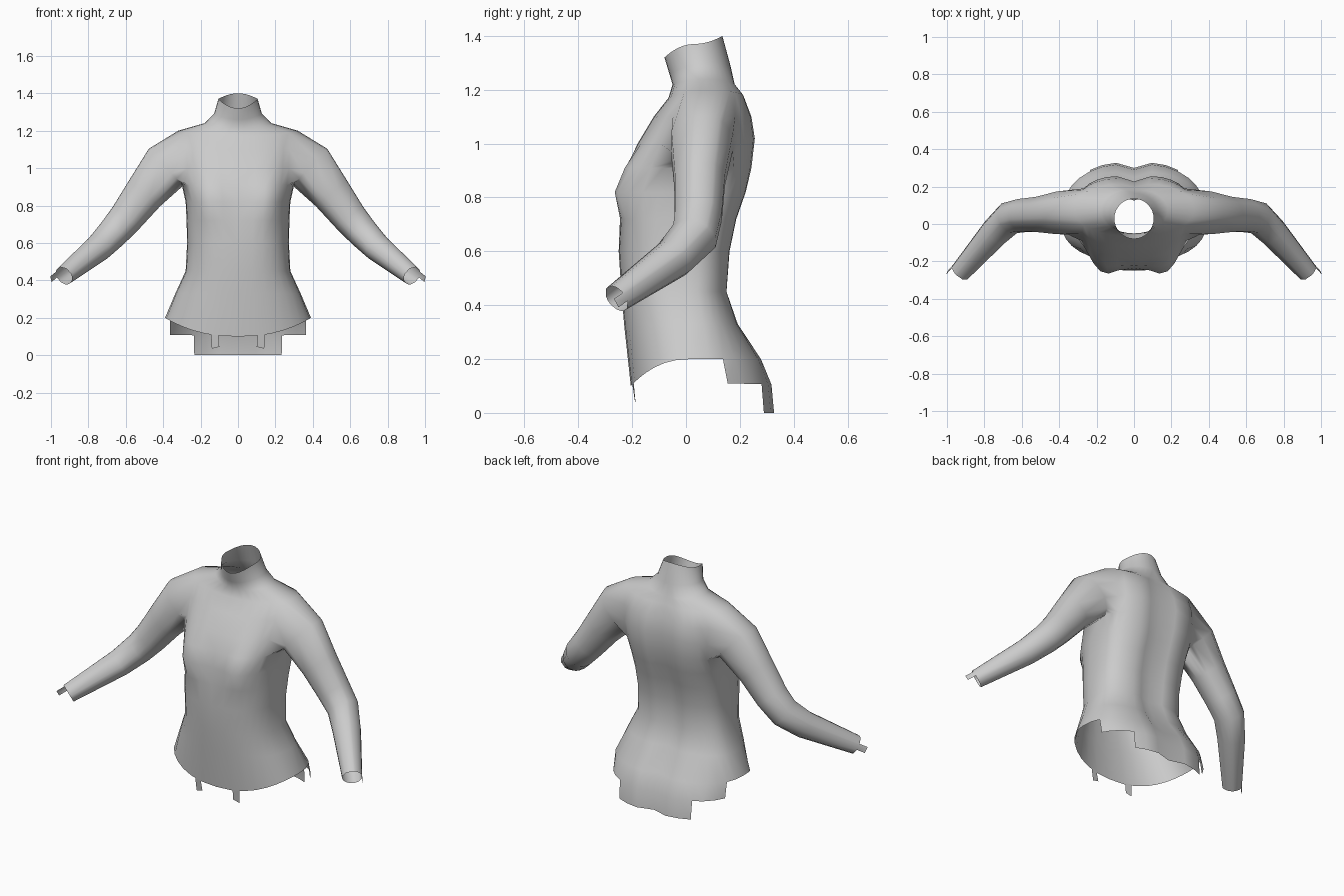
import bpy, bmesh, math
from mathutils import Vector

if "Cube" in bpy.data.objects:
    bpy.data.objects.remove(bpy.data.objects["Cube"])

cloth = bpy.data.materials.new("light_grey_cloth")
cloth.diffuse_color = (0.6, 0.6, 0.6, 1)
cloth.use_nodes = True
cloth.node_tree.nodes["Principled BSDF"].inputs["Base Color"].default_value = cloth.diffuse_color

COLS = 16                  # faces from centre front to centre back
HOLE = (5, 11, 8, 11)      # armhole: first/last column, first/last row
# half width, front y, front z, side y, side z, back y, back z, roundness
RINGS = [
    (.385, -.20, .00, .02, .00, .335, .00, .85),
    (.39, -.20, .11, .02, .11, .325, .105, .85),
    (.39, -.205, .10, .02, .20, .285, .20, .85),
    (.335, -.23, .33, .02, .33, .20, .33, .85),
    (.28, -.24, .45, .0, .45, .16, .45, .8),
    (.272, -.25, .60, .0, .60, .17, .60, .75),
    (.275, -.245, .72, .02, .72, .195, .72, .75),
    (.28, -.235, .82, .04, .82, .23, .82, .75),
    (.30, -.22, .91, .05, .91, .25, .91, .75),
    (.31, -.18, 1.0, .06, 1.0, .262, 1.02, .75),
    (.32, -.12, 1.1, .07, 1.1, .25, 1.1, .8),
    (.32, -.065, 1.17, .08, 1.20, .22, 1.18, .9),
    (.18, -.05, 1.22, .07, 1.24, .19, 1.22, 1),
    (.128, -.062, 1.26, .055, 1.29, .165, 1.29, 1),
    (.105, -.08, 1.32, .03, 1.37, .135, 1.40, 1),
]


def ring_point(ring, t):
    w, yf, zf, ys, zs, yb, zb, p = ring
    c, s = math.cos(t), max(math.sin(t), 0)
    if s < 1e-6:
        s = 0
    ye, ze = (yf, zf) if c > 0 else (yb, zb)
    x = w * s ** p
    y = ys + (ye - ys) * abs(c) ** p
    z = zs + (ze - zs) * c * c
    if c > 0:      # bust
        y -= .055 * math.exp(-((x - .17) / .08) ** 2 - ((z - .83) / .09) ** 2)
    else:          # spine groove
        y -= .035 * math.exp(-(x / .06) ** 2) * min(1, max(0, (1.25 - z) / .1))
    return Vector((x, y, z))


def finish(bm, name, mirror_merge):
    bmesh.ops.delete(bm, geom=[v for v in bm.verts if not v.link_faces], context='VERTS')
    bmesh.ops.recalc_face_normals(bm, faces=bm.faces)
    mesh = bpy.data.meshes.new(name)
    bm.to_mesh(mesh)
    bm.free()
    mesh.materials.append(cloth)
    mesh.polygons.foreach_set("use_smooth", [True] * len(mesh.polygons))
    ob = bpy.data.objects.new(name, mesh)
    bpy.context.collection.objects.link(ob)
    m = ob.modifiers.new("mirror", 'MIRROR')
    m.use_mirror_merge = mirror_merge
    m.merge_threshold = .001


# torso, neck and stepped back hem
bm = bmesh.new()
grid = [[bm.verts.new(ring_point(r, math.pi * j / COLS)) for j in range(COLS + 1)]
        for r in RINGS]
c0, c1, r0, r1 = HOLE
for i in range(len(RINGS) - 1):
    for j in range(COLS):
        if (i == 0 and j < 13) or (i == 1 and j < 10):
            continue
        if r0 <= i < r1 and c0 <= j < c1:
            continue
        bm.faces.new((grid[i][j], grid[i][j + 1], grid[i + 1][j + 1], grid[i + 1][j]))

# sleeve, continued from the armhole edge
loop = [grid[r0][j] for j in range(c0, c1)] + [grid[i][c1] for i in range(r0, r1)]
loop += [grid[r1][j] for j in range(c1, c0, -1)] + [grid[i][c0] for i in range(r1, r0, -1)]
mid = Vector((.3, .05, 1.055))
angles = [math.atan2((v.co.z - mid.z) / .145, (v.co.y - mid.y) / .14) for v in loop]
# centre, direction, radius along y, radius across
SLEEVE = [
    ((.385, .058, 1.005), (.70, 0, -.65), .122, .135),
    ((.50, .05, .865), (.64, 0, -.76), .10, .108),
    ((.598, .045, .735), (.62, -.05, -.76), .093, .092),
    ((.668, .03, .655), (.66, -.35, -.62), .09, .084),
    ((.745, -.045, .575), (.60, -.62, -.50), .08, .074),
    ((.93, -.258, .425), (.58, -.66, -.47), .056, .052),
]
for centre, d, ru, rv in SLEEVE:
    d = Vector(d).normalized()
    u = (Vector((0, 1, 0)) - d * d.y).normalized()
    v = u.cross(d)
    if v.z < 0:
        v = -v
    ring = [bm.verts.new(Vector(centre) + u * ru * math.cos(a) + v * rv * math.sin(a))
            for a in angles]
    for k in range(len(ring)):
        n = (k + 1) % len(ring)
        bm.faces.new((loop[k], loop[n], ring[n], ring[k]))
    loop = ring

# wrist tab on the outer side of the cuff
k = max(range(len(loop)), key=lambda q: loop[q].co.x)
edge = [loop[(k + o) % len(loop)] for o in (-1, 0, 1)]
tips = [bm.verts.new(e.co + d * .05) for e in edge]
for a in range(2):
    bm.faces.new((edge[a], edge[a + 1], tips[a + 1], tips[a]))
finish(bm, "fitted_top", True)

# small tabs under the front hem
bm = bmesh.new()
bm.faces.new([bm.verts.new(p) for p in (
    (.105, -.2, .112), (.145, -.195, .12), (.14, -.187, .035), (.1, -.19, .045))])
finish(bm, "front_hem_tabs", False)
